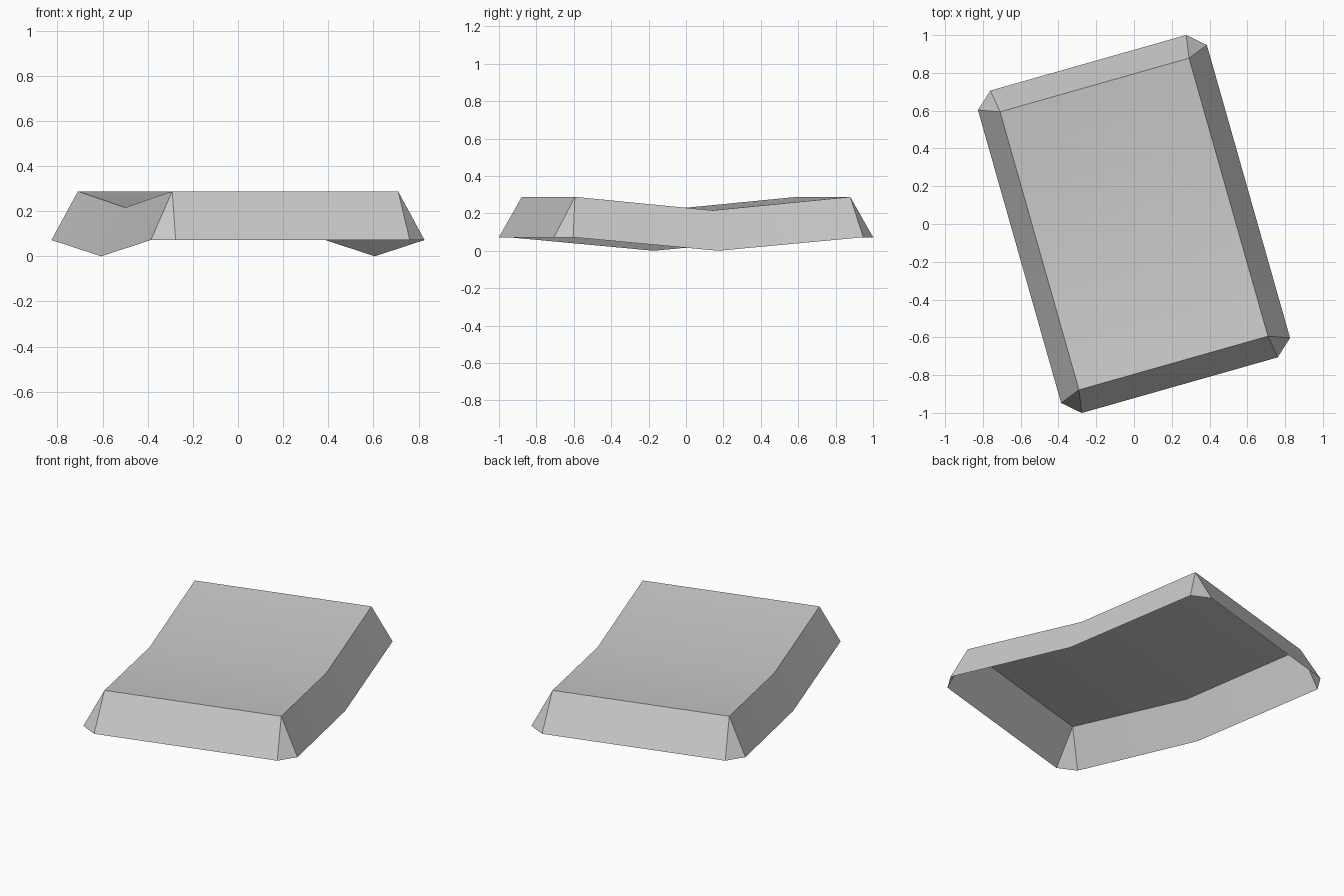
import bpy
import bmesh
import math
from mathutils import Matrix

default_cube = bpy.data.objects.get("Cube")
if default_cube:
    bpy.data.objects.remove(default_cube, do_unlink=True)

# Panel proportions, in its own unturned frame
TOP_X, TOP_Y = 0.52, 0.765          # half size of the upper sheet
RIM_X, RIM_Y = 0.63, 0.887          # half size of the open lower rim
CUT_X, CUT_Y = 0.539, 0.806         # where the rim corners are cut off
TOP_Z, RIM_Z, SAG = 0.288, 0.072, 0.072
TURN = math.radians(15.85)

grey = bpy.data.materials.new("plain_grey")
grey.use_nodes = True
grey.diffuse_color = (0.6, 0.6, 0.6, 1)
grey.node_tree.nodes["Principled BSDF"].inputs["Base Color"].default_value = (0.6, 0.6, 0.6, 1)

bm = bmesh.new()


def face(*points):
    bm.faces.new([bm.verts.new(p) for p in points])


def top(sx, sy):
    return (sx * TOP_X, sy * TOP_Y, TOP_Z if sy else TOP_Z - SAG)


def rim_side(sx, sy):
    return (sx * RIM_X, sy * CUT_Y, RIM_Z if sy else RIM_Z - SAG)


def rim_end(sx, sy):
    return (sx * CUT_X, sy * RIM_Y, RIM_Z)


for sy in (-1, 1):
    # Half of the sagging upper sheet, then the end wall
    face(top(-1, 0), top(1, 0), top(1, sy), top(-1, sy))
    face(top(-1, sy), top(1, sy), rim_end(1, sy), rim_end(-1, sy))
    for sx in (-1, 1):
        # Half of a side wall, then the corner facet
        face(top(sx, 0), top(sx, sy), rim_side(sx, sy), rim_side(sx, 0))
        face(top(sx, sy), rim_side(sx, sy), rim_end(sx, sy))

bmesh.ops.remove_doubles(bm, verts=bm.verts, dist=0.0001)
# All faces of this open shell look upward and outward
bm.normal_update()
bmesh.ops.reverse_faces(bm, faces=[f for f in bm.faces if f.normal.z < 0])
bmesh.ops.transform(bm, matrix=Matrix.Rotation(TURN, 4, "Z"), verts=bm.verts)

mesh = bpy.data.meshes.new("curved_panel")
bm.to_mesh(mesh)
bm.free()
mesh.materials.append(grey)
panel = bpy.data.objects.new("curved_panel", mesh)
bpy.context.collection.objects.link(panel)

# Smooth over the gentle bend only
bpy.ops.object.select_all(action="DESELECT")
panel.select_set(True)
bpy.context.view_layer.objects.active = panel
bpy.ops.object.shade_smooth_by_angle(angle=math.radians(25))
